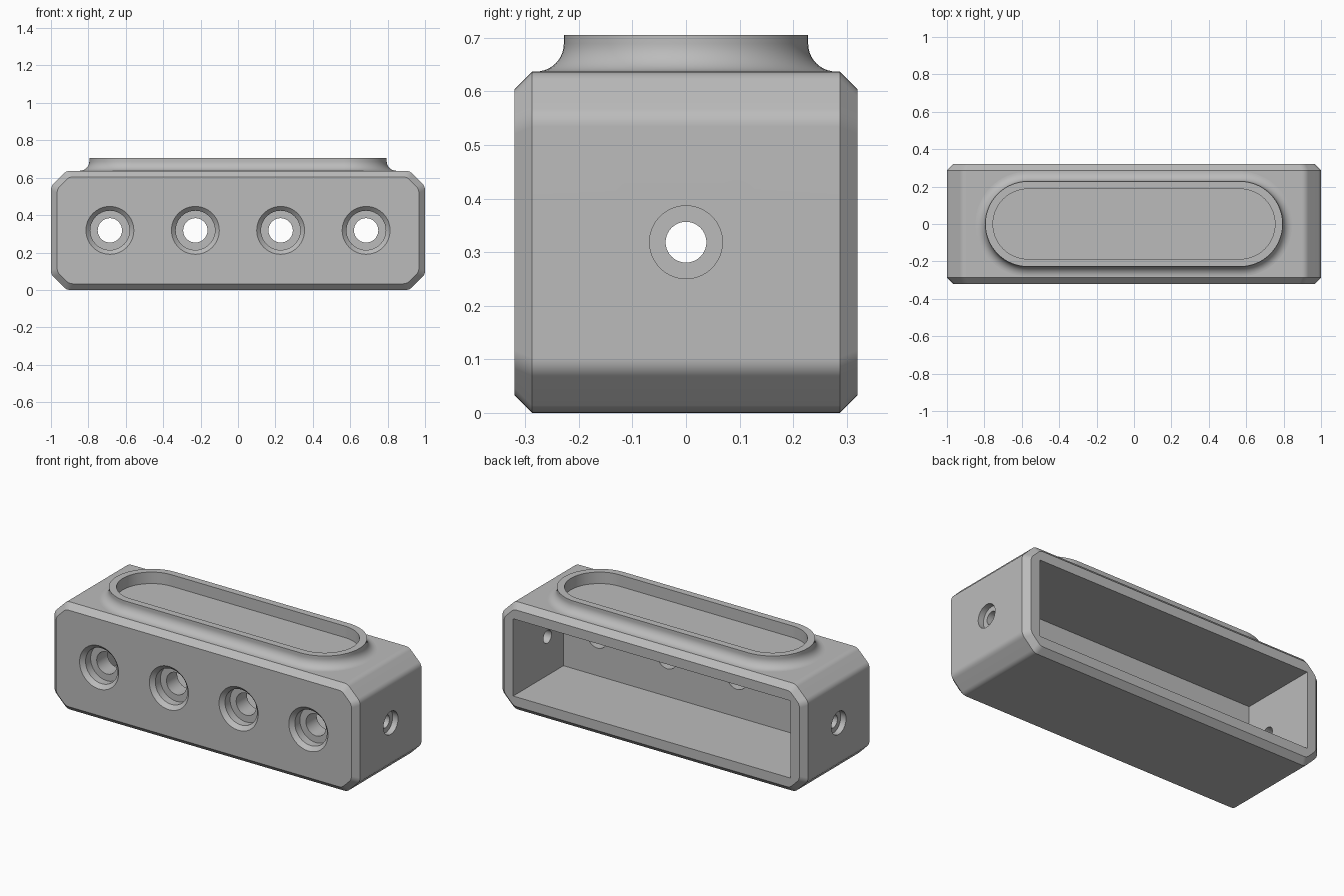
import bpy, bmesh, math
from mathutils import Vector

if "Cube" in bpy.data.objects:
    bpy.data.objects.remove(bpy.data.objects["Cube"], do_unlink=True)

HEIGHT, HALF_DEPTH, CHAMFER, EDGE = 0.637, 0.32, 0.083, 0.033
MID = HEIGHT / 2

grey = bpy.data.materials.new("satin grey")
grey.use_nodes = True
grey.diffuse_color = (0.5, 0.5, 0.5, 1)
grey.node_tree.nodes["Principled BSDF"].inputs["Base Color"].default_value = (0.5, 0.5, 0.5, 1)


def loft(name, rings, closed=False):
    """Join equal-length rings of points into a solid; closed makes a loop of rings."""
    bm = bmesh.new()
    loops = [[bm.verts.new(p) for p in ring] for ring in rings]
    pairs = list(zip(loops, loops[1:]))
    if closed:
        pairs.append((loops[-1], loops[0]))
    else:
        bm.faces.new(loops[0])
        bm.faces.new(loops[-1])
    n = len(loops[0])
    for a, b in pairs:
        for i in range(n):
            j = (i + 1) % n
            bm.faces.new((a[i], a[j], b[j], b[i]))
    bmesh.ops.recalc_face_normals(bm, faces=bm.faces)
    mesh = bpy.data.meshes.new(name)
    bm.to_mesh(mesh)
    bm.free()
    mesh.materials.append(grey)
    obj = bpy.data.objects.new(name, mesh)
    bpy.context.collection.objects.link(obj)
    return obj


def section(y, inset):
    """Rectangle with chamfered corners whose bends are slightly rounded."""
    w, h = 1 - inset, MID - inset
    c = CHAMFER - inset * (2 - math.sqrt(2))
    quarter = [(w, h - c), (w - c, h)]
    pts = quarter + [(-x, z) for x, z in reversed(quarter)]
    pts += [(-x, -z) for x, z in pts]
    pts = [Vector(p) for p in pts]
    ring = []
    for i, p in enumerate(pts):
        a = p + (pts[i - 1] - p).normalized() * 0.02
        b = p + (pts[(i + 1) % len(pts)] - p).normalized() * 0.02
        for k in range(5):
            t = k / 4
            q = a * (1 - t) ** 2 + p * 2 * t * (1 - t) + b * t * t
            ring.append((q.x, y, q.y + MID))
    return ring


def lathe(name, profile, axis, centre):
    """Turn (radius, position) pairs around the x or y axis."""
    rings = []
    for r, d in profile:
        ring = []
        for i in range(64):
            a = math.tau * i / 64
            u, v = r * math.cos(a), r * math.sin(a)
            ring.append((d, centre + u, MID + v) if axis == "x" else (centre + u, d, MID + v))
        rings.append(ring)
    return loft(name, rings)


def stadium(r, z, half=0.567, steps=32):
    """Long rounded slot outline at height z."""
    ring = []
    for side in (1, -1):
        for i in range(steps + 1):
            a = math.pi * (i / steps - 0.5)
            ring.append((side * (half + r * math.cos(a)), side * r * math.sin(a), z))
    return ring


def cut(target, cutter):
    mod = target.modifiers.new("cut", "BOOLEAN")
    mod.operation, mod.solver, mod.object = "DIFFERENCE", "EXACT", cutter
    bpy.context.view_layer.objects.active = target
    bpy.ops.object.modifier_apply(modifier=mod.name)
    bpy.data.objects.remove(cutter, do_unlink=True)


def smooth(obj):
    bpy.ops.object.select_all(action="DESELECT")
    obj.select_set(True)
    bpy.context.view_layer.objects.active = obj
    bpy.ops.object.shade_smooth_by_angle(angle=math.radians(30))
    weighted = obj.modifiers.new("weighted normals", "WEIGHTED_NORMAL")
    weighted.keep_sharp = True


# Housing with bevelled front and back edges
inner = HALF_DEPTH - EDGE
housing = loft("housing", [section(-HALF_DEPTH, EDGE), section(-inner, 0),
                           section(inner, 0), section(HALF_DEPTH, EDGE)])

# Cavity open to the back
cx, z0, z1 = 0.907, 0.09, 0.547
cut(housing, loft("cavity_cutter", [[(-cx, y, z0), (cx, y, z0), (cx, y, z1), (-cx, y, z1)]
                                    for y in (-0.15, 0.4)]))

# Four stepped, countersunk holes through the front wall
front_profile = [(0.14, -0.332), (0.105, -0.297), (0.105, -0.25), (0.065, -0.25), (0.065, -0.1)]
for x in (-0.685, -0.228, 0.228, 0.685):
    cut(housing, lathe("front_hole_cutter", front_profile, "y", x))

# One stepped hole through each end wall
for side in (-1, 1):
    end_profile = [(0.068, side * 1.05), (0.068, side * 0.965),
                   (0.038, side * 0.965), (0.038, side * 0.85)]
    cut(housing, lathe("end_hole_cutter", end_profile, "x", 0))

# Raised slot rim with a filleted foot
outer_r, inner_r, fillet, top = 0.228, 0.187, 0.052, 0.705
rim_profile = [(outer_r + fillet, HEIGHT - 0.01)]
for i in range(11):
    a = math.pi / 2 * i / 10
    rim_profile.append((outer_r + fillet * (1 - math.sin(a)), HEIGHT + fillet * (1 - math.cos(a))))
rim_profile += [(outer_r, top), (inner_r, top), (inner_r, HEIGHT - 0.01)]
rim = loft("slot_rim", [stadium(r, z) for r, z in rim_profile], closed=True)

for obj in (housing, rim):
    smooth(obj)
